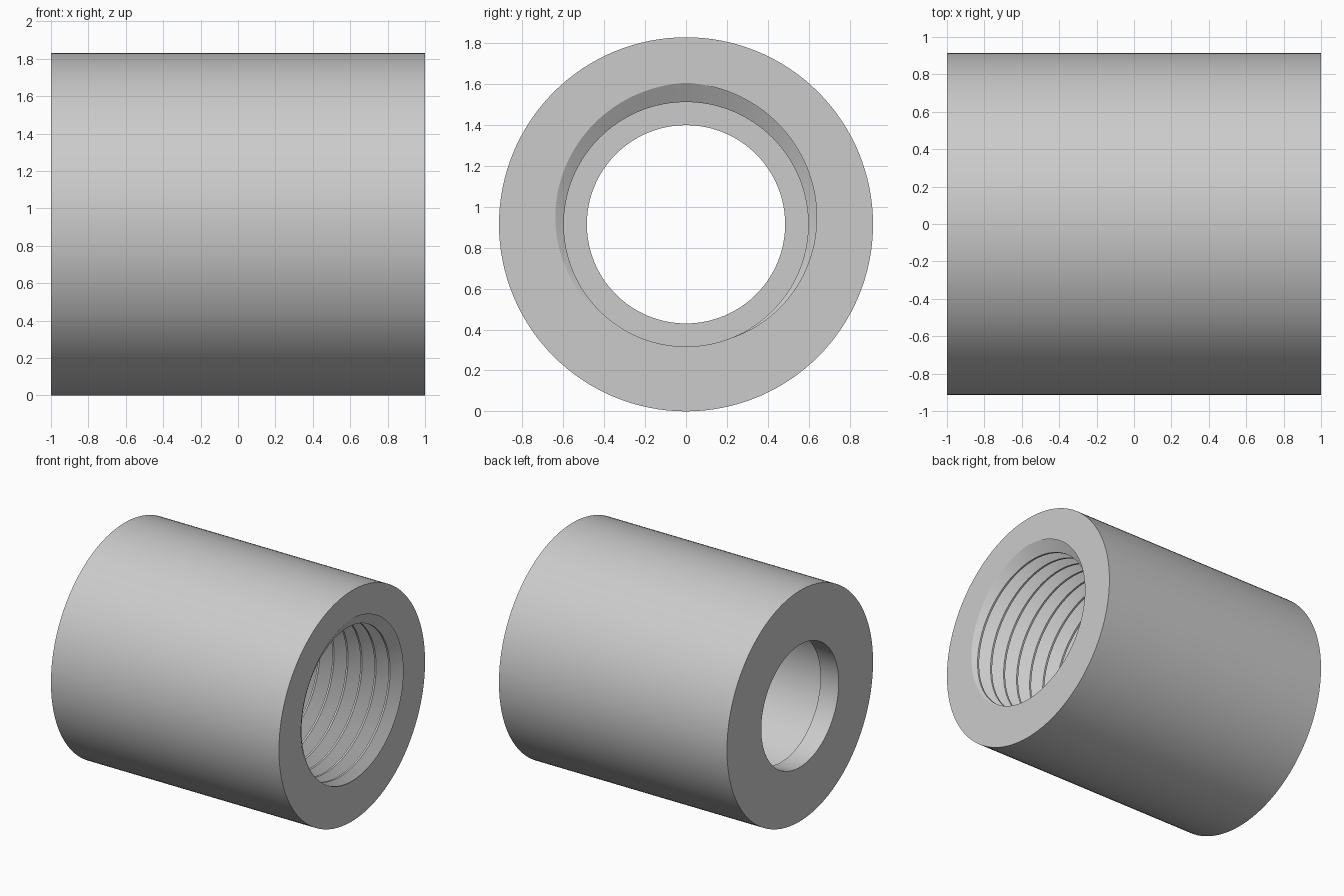
import bpy, bmesh, math

if "Cube" in bpy.data.objects:
    bpy.data.objects.remove(bpy.data.objects["Cube"])

OUTER, LIP, CREST, ROOT = 0.915, 0.485, 0.598, 0.692
PITCH, GROOVE = 0.123, 0.108      # thread pitch and width of the V groove
STEP_X, THREAD_END = -0.84, -0.08  # lip step and where the thread runs out
SEG, TURNS = 128, 20

bm = bmesh.new()


def point(x, radius, i):
    a = math.pi / 2 + math.tau * i / SEG
    return bm.verts.new((x, radius * math.cos(a), OUTER + radius * math.sin(a)))


def ring(x, radius):
    return [point(x, radius, i) for i in range(SEG)]


def bridge(a, b):
    for i in range(SEG):
        j = (i + 1) % SEG
        bm.faces.new((a[i], a[j], b[j], b[i]))


def edges_at(x):
    return [e for e in bm.edges if e.is_boundary
            and all(abs(v.co.x - x) < 1e-4 for v in e.verts)]


# Threaded bore: one continuous right-handed helical strip
start = 1 - 17 * PITCH
low, root, high = [], [], []
for i in range(SEG * TURNS + 1):
    x = start + PITCH * i / SEG
    depth = min(max((x - THREAD_END) / (PITCH / 4), 0), 1)
    low.append(point(x - GROOVE / 2, CREST, i))
    root.append(point(x, CREST + (ROOT - CREST) * depth, i))
    high.append(point(x + GROOVE / 2, CREST, i))
for i in range(SEG * TURNS):
    strips = [(low, root, 0), (root, high, 0)]
    if i + 1 + SEG < len(low):
        strips.append((high, low, SEG))
    for a, b, k in strips:
        bm.faces.new((a[i], a[i + 1], b[i + 1 + k], b[i + k]))

# Trim the strip at the open end and at the lip step
for x, side in ((1, 1), (STEP_X, -1)):
    bmesh.ops.bisect_plane(bm, geom=bm.verts[:] + bm.edges[:] + bm.faces[:],
                           dist=1e-6, plane_co=(x, 0, 0),
                           plane_no=(side, 0, 0), clear_outer=True)
bmesh.ops.remove_doubles(bm, verts=bm.verts[:], dist=1e-5)

# Outer wall, plain end and narrow lip
wall_open, wall_plain = ring(1, OUTER), ring(-1, OUTER)
lip_out, lip_in = ring(-1, LIP), ring(STEP_X, LIP)
bridge(wall_open, wall_plain)
bridge(wall_plain, lip_out)
bridge(lip_out, lip_in)

# Open end face and inner shoulder
for x in (1, STEP_X):
    bmesh.ops.triangle_fill(bm, edges=edges_at(x), use_beauty=True,
                            normal=(1, 0, 0))
bmesh.ops.recalc_face_normals(bm, faces=bm.faces[:])

mesh = bpy.data.meshes.new("threaded_sleeve")
bm.to_mesh(mesh)
bm.free()
sleeve = bpy.data.objects.new("threaded_sleeve", mesh)
bpy.context.collection.objects.link(sleeve)

# Plain grey metal
grey = bpy.data.materials.new("light_grey")
grey.use_nodes = True
colour = (0.6, 0.6, 0.6, 1)
grey.diffuse_color = colour
grey.node_tree.nodes["Principled BSDF"].inputs["Base Color"].default_value = colour
mesh.materials.append(grey)

bpy.ops.object.select_all(action="DESELECT")
sleeve.select_set(True)
bpy.context.view_layer.objects.active = sleeve
bpy.ops.object.shade_smooth_by_angle(angle=math.radians(25))
